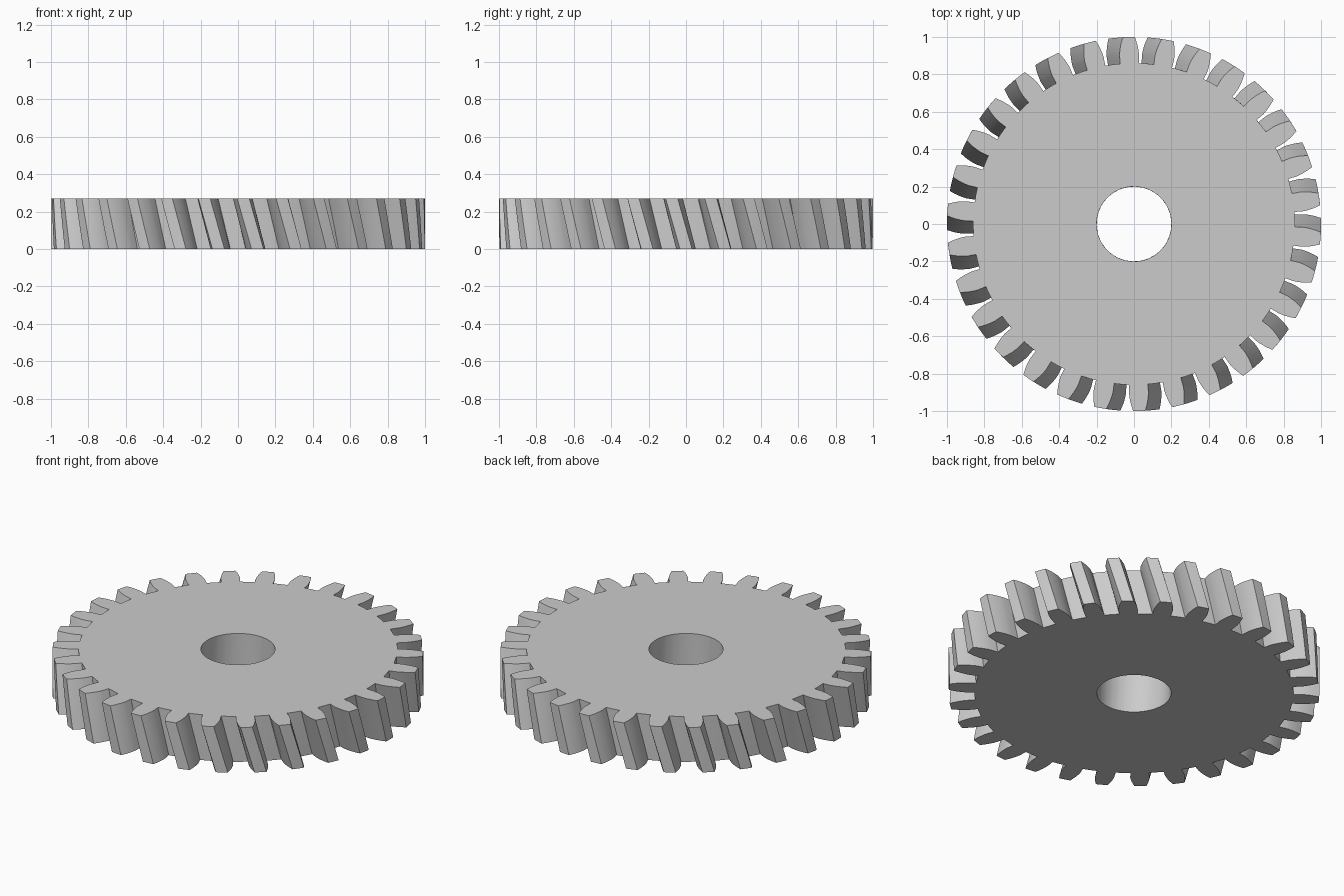
import bpy
import bmesh
from math import cos, sin, radians

cube = bpy.data.objects.get("Cube")
if cube:
    bpy.data.objects.remove(cube)

TEETH = 30
PITCH = 360 / TEETH
HEIGHT = 0.27
TWIST = -4.4          # degrees from bottom to top
LAYERS = 5
BORE = 0.2
ROOT = 0.86

# Half tooth as (radius, half angle in degrees), from root to tip
FLANK = [(ROOT, 3.3), (0.905, 3.3), (0.925, 3.12),
         (0.95, 2.8), (0.975, 2.37), (1.0, 1.85)]
TOOTH = [(r, -a) for r, a in FLANK] + [(1.0, 0)] + [(r, a) for r, a in reversed(FLANK)]
STEP = TOOTH + [(ROOT, PITCH / 2)]    # one tooth plus the middle of the gap
BORE_ANGLES = [TOOTH[0][1], TOOTH[-1][1], PITCH / 2]

steel = bpy.data.materials.new("steel_grey")
steel.use_nodes = True
colour = (0.6, 0.6, 0.6, 1)
steel.diffuse_color = colour
steel.node_tree.nodes["Principled BSDF"].inputs["Base Color"].default_value = colour

bm = bmesh.new()


def ring(points, z, turn):
    """Repeat polar points around the axis at one height."""
    verts = []
    for k in range(TEETH):
        for r, a in points:
            t = radians(a + k * PITCH + turn)
            verts.append(bm.verts.new((r * cos(t), r * sin(t), z)))
    return verts


def wall(lower, upper):
    n = len(lower)
    for i in range(n):
        j = (i + 1) % n
        bm.faces.new((lower[i], lower[j], upper[j], upper[i]))


# Helical toothed rim
rims = []
for i in range(LAYERS):
    f = i / (LAYERS - 1)
    rims.append(ring(STEP, HEIGHT * f, TWIST * f))
for low, high in zip(rims, rims[1:]):
    wall(low, high)

# Round bore
bore_points = [(BORE, a) for a in BORE_ANGLES]
bores = [ring(bore_points, 0, 0), ring(bore_points, HEIGHT, TWIST)]
wall(bores[1], bores[0])

# Flat end faces: one face per tooth, and a web from the bore to the root
n = len(STEP)
for rim, bore in ((rims[0], bores[0]), (rims[-1], bores[1])):
    web = []
    for k in range(TEETH):
        tooth = rim[k * n:(k + 1) * n - 1]
        bm.faces.new(tooth)
        web += [tooth[0], tooth[-1], rim[(k + 1) * n - 1]]
    wall(bore, web)

bmesh.ops.recalc_face_normals(bm, faces=bm.faces)
mesh = bpy.data.meshes.new("helical_gear")
bm.to_mesh(mesh)
bm.free()
mesh.materials.append(steel)

gear = bpy.data.objects.new("helical_gear", mesh)
bpy.context.collection.objects.link(gear)
bpy.ops.object.select_all(action="DESELECT")
gear.select_set(True)
bpy.context.view_layer.objects.active = gear
bpy.ops.object.shade_smooth_by_angle(angle=radians(30))
